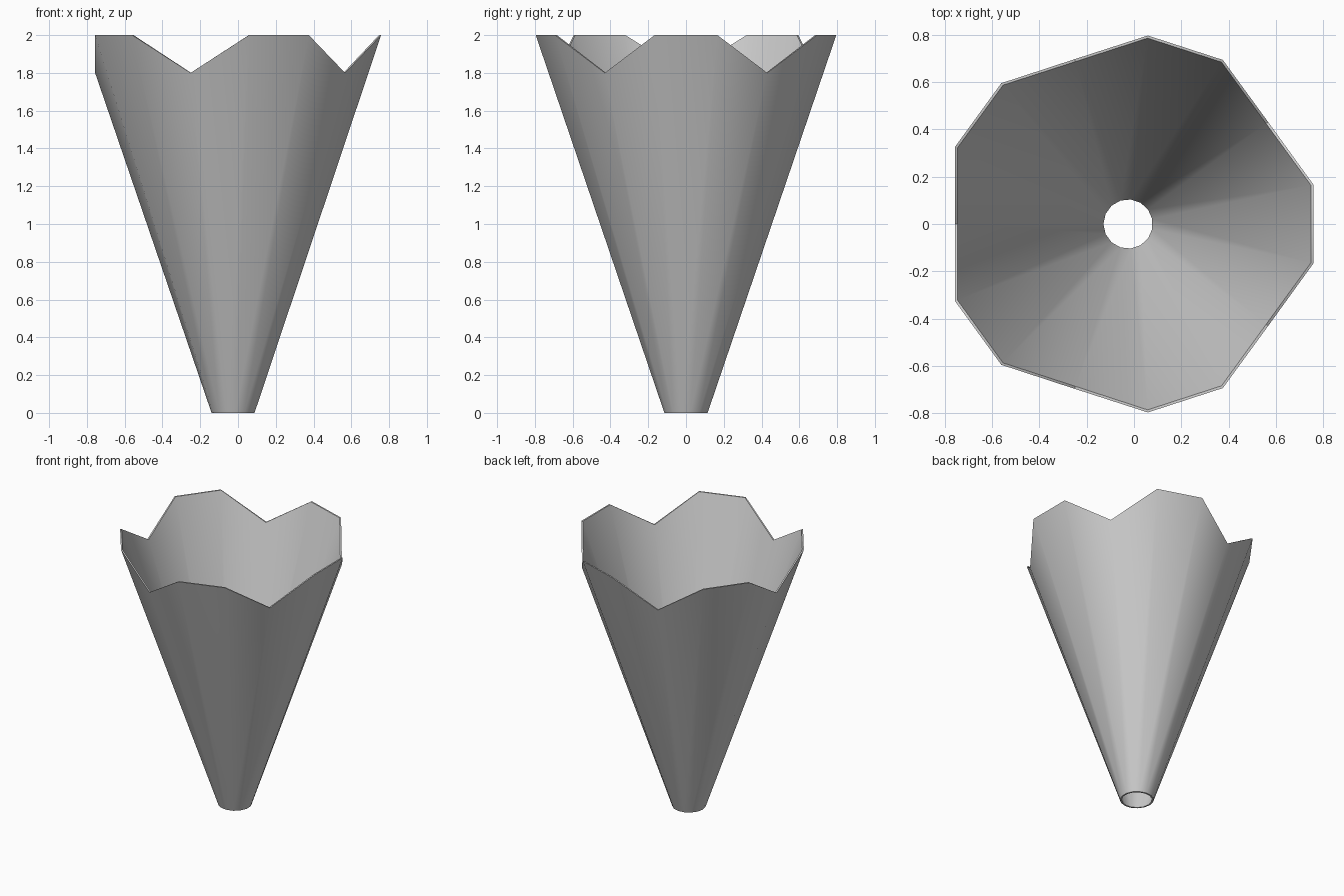
import bpy, bmesh
from math import cos, sin, radians

if "Cube" in bpy.data.objects:
    bpy.data.objects.remove(bpy.data.objects["Cube"])

SIDES = 15
CX = -0.025          # axis offset so the notched rim is centred
R0, R1 = 0.115, 0.80  # outer radius at the foot and at z = 2
WALL = 0.011


def cone_point(angle, z, inset):
    r = R0 + (R1 - R0) * z / 2 - inset
    return (CX + r * cos(angle), r * sin(angle), z)


bm = bmesh.new()


def make_wall(inset):
    low, high = [], []
    for k in range(SIDES):
        a = radians(12 + 24 * k)
        top = 1.8 if k % 3 == 1 else 2.0   # every third column is a notch
        low.append(bm.verts.new(cone_point(a, 0, inset)))
        high.append(bm.verts.new(cone_point(a, top, inset)))
    return low, high


def bridge(a, b):
    for i in range(SIDES):
        j = (i + 1) % SIDES
        bm.faces.new((a[i], a[j], b[j], b[i]))


# outer skin, inner skin, notched rim and foot ring
out_low, out_high = make_wall(0)
in_low, in_high = make_wall(WALL)
bridge(out_low, out_high)
bridge(out_high, in_high)
bridge(in_high, in_low)
bridge(in_low, out_low)
bmesh.ops.recalc_face_normals(bm, faces=bm.faces)

mesh = bpy.data.meshes.new("notched_cone")
bm.to_mesh(mesh)
bm.free()
cone = bpy.data.objects.new("notched_cone", mesh)
bpy.context.collection.objects.link(cone)
bpy.context.view_layer.objects.active = cone
cone.select_set(True)
bpy.ops.object.shade_smooth_by_angle(angle=radians(40))
